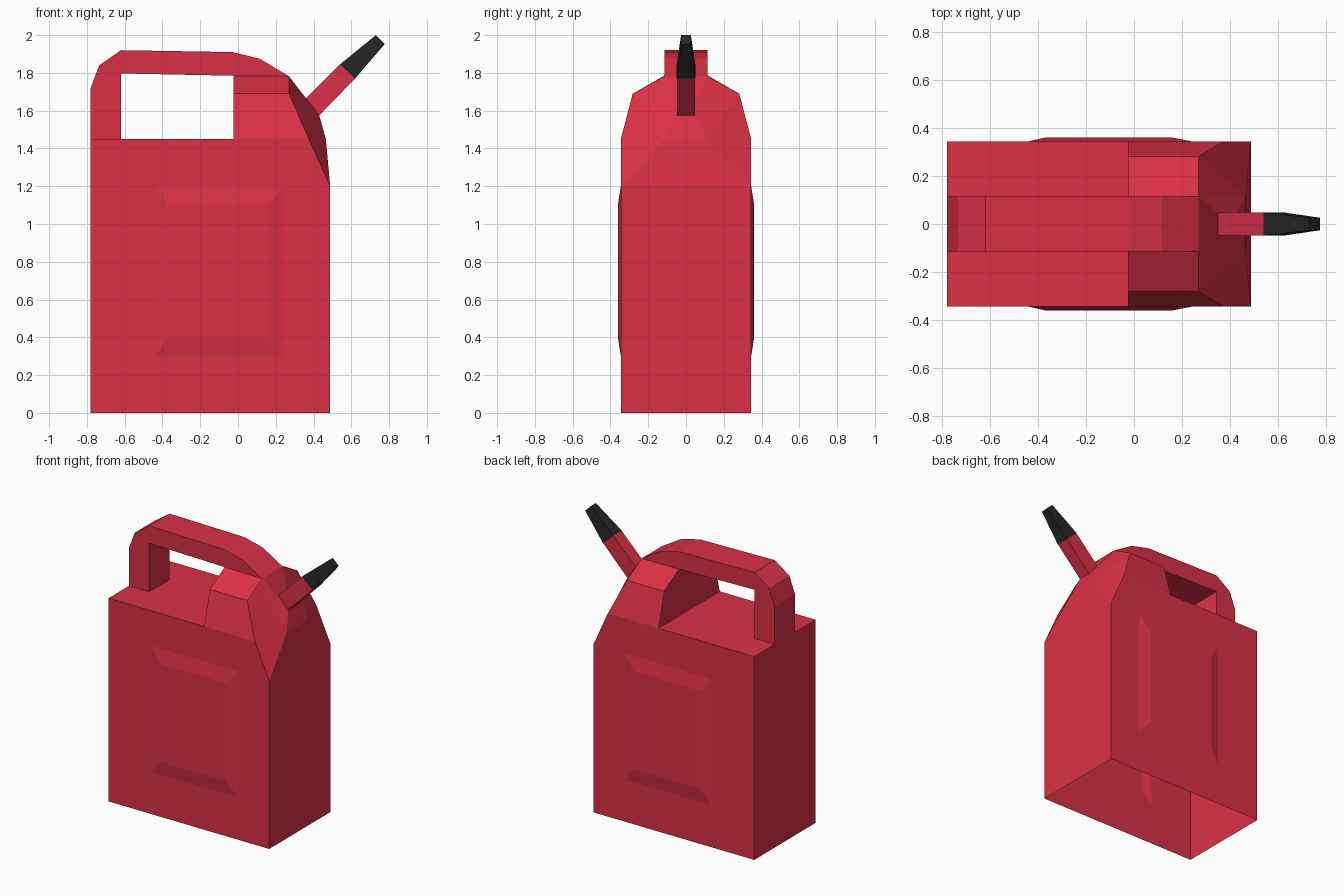
import bpy, bmesh

if "Cube" in bpy.data.objects:
    bpy.data.objects.remove(bpy.data.objects["Cube"])


def material(name, colour):
    m = bpy.data.materials.new(name)
    m.diffuse_color = (*colour, 1)
    m.use_nodes = True
    m.node_tree.nodes["Principled BSDF"].inputs["Base Color"].default_value = m.diffuse_color
    return m


RED = material("red plastic", (0.70, 0.03, 0.06))
BLACK = material("black rubber", (0.018, 0.019, 0.019))


def build(name, mat, points, sides, spans):
    """points: x, half width, z. sides: faces made on both sides.
    spans: point chains bridged from one side to the other."""
    bm = bmesh.new()
    v = {(k, s): bm.verts.new((x, s * y, z))
         for k, (x, y, z) in points.items() for s in (-1, 1)}
    for face in sides:
        for s in (-1, 1):
            bm.faces.new([v[k, s] for k in face.split()])
    for chain in spans:
        ks = chain.split()
        bm.faces.new([v[k, 1] for k in ks] + [v[k, -1] for k in reversed(ks)])
    bmesh.ops.recalc_face_normals(bm, faces=bm.faces)
    me = bpy.data.meshes.new(name)
    bm.to_mesh(me)
    bm.free()
    me.materials.append(mat)
    ob = bpy.data.objects.new(name, me)
    bpy.context.collection.objects.link(ob)
    return ob


def at_width(y, **pts):
    return {k: (x, y, z) for k, (x, z) in pts.items()}


# Main outline, raised panel, shoulder, handle and spout sections
W, H, S = 0.345, 0.115, 0.047
spout_end = dict(M1=(.54, 1.845), M2=(.62, 1.77))
pts = {
    **at_width(W, A=(-.78, 0), B=(.488, 0), C=(.488, 1.2), D=(.375, 1.45),
               G=(-.025, 1.45), E=(-.78, 1.45),
               p0=(-.44, .3), p1=(.24, .3), p2=(.24, 1.2), p3=(-.44, 1.2)),
    **at_width(.361, q0=(-.37, .4), q1=(.16, .4), q2=(.16, 1.1), q3=(-.37, 1.1)),
    **at_width(.282, Q=(-.025, 1.69), R=(.27, 1.69)),
    **at_width(H, H0=(-.78, 1.45), H1=(-.62, 1.45), K=(-.025, 1.45),
               o1=(-.78, 1.72), o2=(-.735, 1.84), o3=(-.62, 1.92),
               o4=(-.03, 1.91), o5=(.115, 1.875), T=(.27, 1.782),
               i1=(-.62, 1.797), i2=(-.025, 1.785), F=(.465, 1.45)),
    **at_width(S, N1=(.35, 1.655), N2=(.43, 1.575), **spout_end),
}

sides = [
    # side wall around the panel
    "A B p1 p0", "B C p2 p1", "C D G p2", "G E p3 p2", "E A p0 p3",
    # raised panel
    "q0 q1 q2 q3",
    *[f"p{i} p{(i + 1) % 4} q{(i + 1) % 4} q{i}" for i in range(4)],
    # top deck and shoulder
    "E G K H1 H0", "G D R Q", "Q R T i2", "G Q i2 K", "D C F R", "R F T",
    # handle sides
    "H0 o1 o2 o3 i1 H1", "i1 o3 o4 i2", "i2 o4 o5 T",
    # spout base and spout sides
    "T F N2 N1", "N1 N2 M2 M1",
]
spans = [
    # back, front and deck (underside is open)
    "A E H0", "B C", "C F", "H1 K", "K i2",
    # handle outside and inside
    "H0 o1", "o1 o2", "o2 o3", "o3 o4", "o4 o5", "o5 T", "H1 i1", "i1 i2",
    # spout base and spout
    "T N1", "F N2", "N1 M1", "N2 M2",
]
build("can_body_with_handle", RED, pts, sides, spans)

# Tapered black nozzle
tip = {**at_width(S + .002, **spout_end),
       **at_width(.026, T1=(.73, 2.0), T2=(.777, 1.953))}
build("spout_nozzle", BLACK, tip, ["M1 M2 T2 T1"],
      ["M1 T1", "M2 T2", "T1 T2", "M1 M2"])
